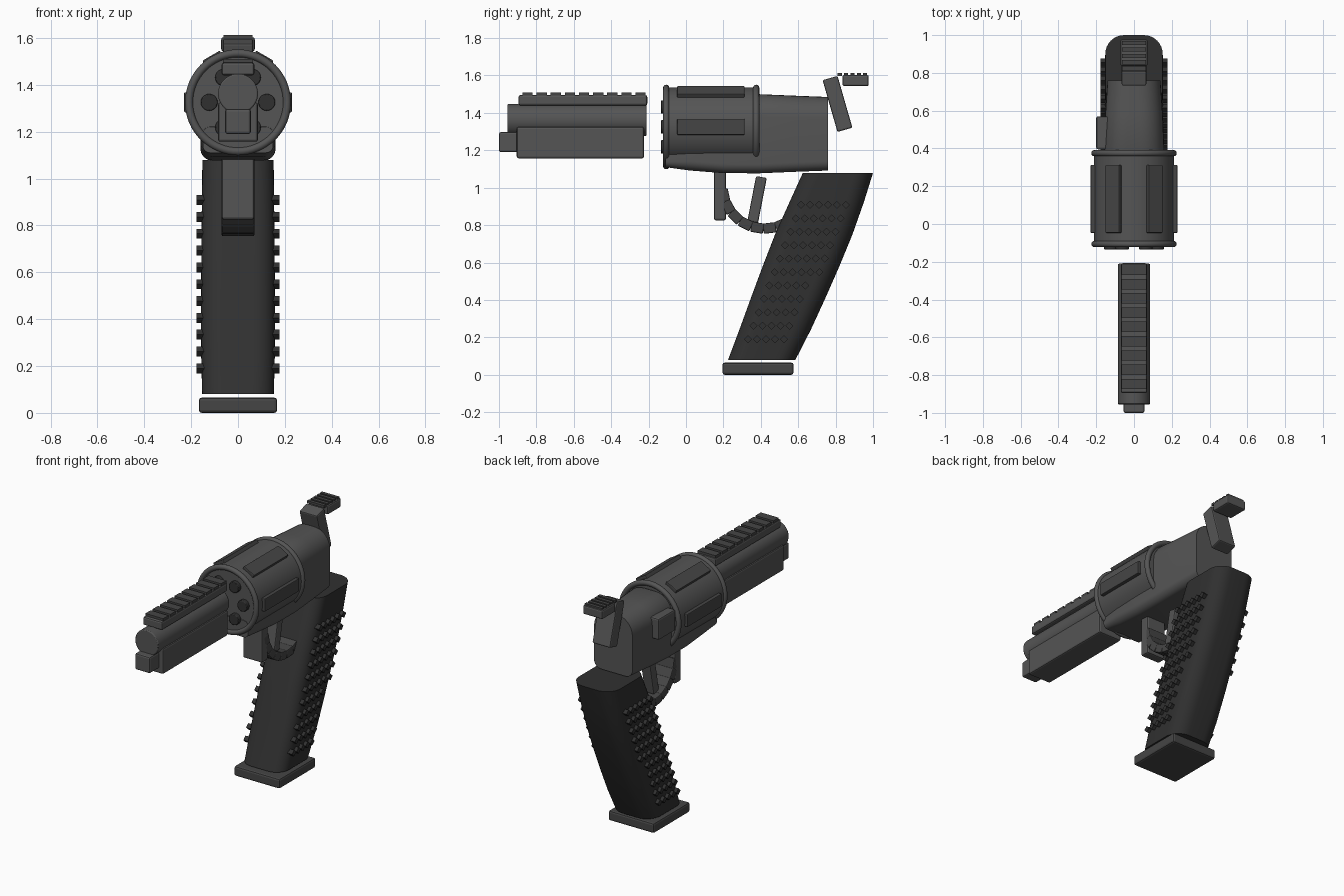
import bpy, bmesh
from math import pi, sin, cos, radians
from mathutils import Matrix, Vector

if "Cube" in bpy.data.objects:
    bpy.data.objects.remove(bpy.data.objects["Cube"])


def material(name, v):
    m = bpy.data.materials.new(name)
    m.diffuse_color = (v, v, v, 1)
    m.use_nodes = True
    m.node_tree.nodes["Principled BSDF"].inputs["Base Color"].default_value = m.diffuse_color
    return m


STEEL = material("steel", 0.09)
DARK = material("dark_steel", 0.06)
RUBBER = material("rubber", 0.03)


def finish(name, bm, mat, bevel=0.0, smooth=True):
    bmesh.ops.recalc_face_normals(bm, faces=bm.faces)
    me = bpy.data.meshes.new(name)
    bm.to_mesh(me)
    bm.free()
    ob = bpy.data.objects.new(name, me)
    bpy.context.collection.objects.link(ob)
    me.materials.append(mat)
    if bevel:
        mod = ob.modifiers.new("bevel", 'BEVEL')
        mod.width, mod.segments = bevel, 2
        mod.limit_method, mod.angle_limit = 'ANGLE', radians(40)
    if smooth:
        bpy.ops.object.select_all(action='DESELECT')
        ob.select_set(True)
        bpy.context.view_layer.objects.active = ob
        bpy.ops.object.shade_smooth_by_angle(angle=radians(35))
    return ob


def add_box(bm, centre, size, rot=Matrix()):
    m = Matrix.Translation(centre) @ rot @ Matrix.Diagonal((*size, 1))
    bmesh.ops.create_cube(bm, size=1, matrix=m)


def box(name, x, y, z, mat=STEEL, bevel=0.01):
    """Box from (min, max) ranges."""
    bm = bmesh.new()
    r = (x, y, z)
    add_box(bm, [(a + b) / 2 for a, b in r], [b - a for a, b in r])
    return finish(name, bm, mat, bevel, False)


def add_rod(bm, x, z, radius, y0, y1, n=48):
    m = Matrix.Translation((x, (y0 + y1) / 2, z)) @ Matrix.Rotation(pi / 2, 4, 'X')
    bmesh.ops.create_cone(bm, cap_ends=True, segments=n, radius1=radius,
                          radius2=radius, depth=y1 - y0, matrix=m)


def rounded(w, lo, hi, r_lo, r_hi, n=8):
    """Rounded rectangle: half-width w across, lo..hi along, radius per end."""
    pts = []
    for cx, cy, r, a in ((1, 1, r_hi, 0), (-1, 1, r_hi, 90), (-1, -1, r_lo, 180), (1, -1, r_lo, 270)):
        c = (cx * (w - r), hi - r if cy > 0 else lo + r)
        for i in range(n + 1):
            t = radians(a + 90 * i / n)
            pts.append((c[0] + r * cos(t), c[1] + r * sin(t)))
    return pts


def loft(name, rings, mat):
    bm = bmesh.new()
    rows = [[bm.verts.new(p) for p in ring] for ring in rings]
    n = len(rows[0])
    for a, b in zip(rows, rows[1:]):
        for i in range(n):
            j = (i + 1) % n
            bm.faces.new((a[i], a[j], b[j], b[i]))
    bm.faces.new(rows[0])
    bm.faces.new(rows[-1])
    return finish(name, bm, mat)


# Barrel group
bm = bmesh.new()
add_rod(bm, 0, 1.362, 0.085, -0.955, -0.21)
finish("barrel", bm, STEEL, 0.006)
box("underlug", (-0.085, 0.085), (-0.905, -0.225), (1.157, 1.325))
box("muzzle_lug", (-0.055, 0.055), (-1.0, -0.89), (1.19, 1.297))
box("top_rail", (-0.07, 0.07), (-0.895, -0.207), (1.44, 1.495))
bm = bmesh.new()
for i in range(9):
    add_box(bm, (0, -0.243 - i * 0.0755, 1.497), (0.13, 0.055, 0.026))
finish("rail_ribs", bm, DARK, 0, False)

# Cylinder drum, rims, bars and chambers
CZ = 1.325
bm = bmesh.new()
add_rod(bm, 0, CZ, 0.212, -0.108, 0.378, 64)
finish("drum", bm, STEEL, 0.008)
for name, y in (("front_rim", -0.106), ("rear_rim", 0.375)):
    bpy.ops.mesh.primitive_torus_add(location=(0, y, CZ), rotation=(pi / 2, 0, 0), major_radius=0.209,
                                     minor_radius=0.017, major_segments=64, minor_segments=12)
    ob = bpy.context.object
    ob.name = name
    ob.data.materials.append(STEEL)
    bpy.ops.object.shade_smooth()
bars, chambers = bmesh.new(), bmesh.new()
for k in range(6):
    a = k * pi / 3
    add_box(bars, (0.215 * cos(a), 0.133, CZ + 0.215 * sin(a)), (0.03, 0.36, 0.086), Matrix.Rotation(-a, 4, 'Y'))
    add_rod(chambers, 0.123 * cos(a), CZ + 0.123 * sin(a), 0.036, -0.134, 0.0, 20)
finish("drum_bars", bars, DARK, 0.005, False)
finish("chambers", chambers, RUBBER, 0.004)

# Frame, lofted along y
frame = [(-0.11, 0.15, 1.11, 1.22, 0.03), (0.02, 0.157, 1.092, 1.30, 0.09), (0.2, 0.16, 1.078, 1.42, 0.11),
         (0.39, 0.16, 1.077, 1.50, 0.12), (0.58, 0.152, 1.085, 1.492, 0.12), (0.76, 0.14, 1.092, 1.485, 0.115)]
loft("frame", [[(x, y, z) for x, z in rounded(w, lo, hi, min(r, 0.05), r)]
               for y, w, lo, hi, r in frame], STEEL)
box("release_latch", (-0.2, -0.1), (0.395, 0.57), (1.285, 1.425))

# Hammer and thumb spur
bm = bmesh.new()
add_box(bm, (0, 0.81, 1.448), (0.13, 0.083, 0.288), Matrix.Rotation(radians(16), 4, 'X'))
finish("hammer", bm, STEEL, 0.008, False)
box("hammer_spur", (-0.072, 0.072), (0.836, 0.977), (1.543, 1.603))
bm = bmesh.new()
for i in range(5):
    add_box(bm, (0, 0.822 + i * 0.034, 1.605), (0.125, 0.022, 0.016))
finish("spur_ribs", bm, DARK, 0, False)

# Trigger and guard
bm = bmesh.new()
add_box(bm, (0, 0.38, 0.937), (0.07, 0.058, 0.245), Matrix.Rotation(radians(-11), 4, 'X'))
finish("trigger", bm, STEEL, 0.008, False)
box("guard_post", (-0.07, 0.07), (0.15, 0.213), (0.825, 1.1))
bm = bmesh.new()
for i in range(7):
    a = radians(192 + i * 17)
    add_box(bm, (0, 0.42 + 0.222 * cos(a), 1.005 + 0.222 * sin(a)), (0.14, 0.055, 0.068),
            Matrix.Rotation(a, 4, 'X'))
finish("guard_bow", bm, DARK, 0.006, False)

# Grip, lofted along z
grip = [(0.08, 0.153, 0.225, 0.585), (0.24, 0.157, 0.285, 0.667), (0.405, 0.158, 0.345, 0.743),
        (0.58, 0.157, 0.41, 0.82), (0.75, 0.156, 0.476, 0.89), (0.92, 0.154, 0.552, 0.95), (1.08, 0.152, 0.625, 1.0)]
loft("grip", [[(x, y, z) for x, y in rounded(w, lo, hi, 0.09, 0.1)] for z, w, lo, hi in grip], RUBBER)

# Diamond studs on both grip sides
bm = bmesh.new()
for row in range(11):
    z = 0.19 + row * 0.0718
    for col in range(5 + (row > 4)):
        y = 0.332 + row * 0.0283 + col * 0.048
        for s in (-1, 1):
            add_box(bm, (s * 0.153, y, z), (0.05, 0.03, 0.03), Matrix.Rotation(pi / 4, 4, 'X'))
finish("grip_studs", bm, RUBBER, 0, False)
box("grip_base", (-0.167, 0.167), (0.195, 0.575), (0, 0.065), DARK, 0.012)
